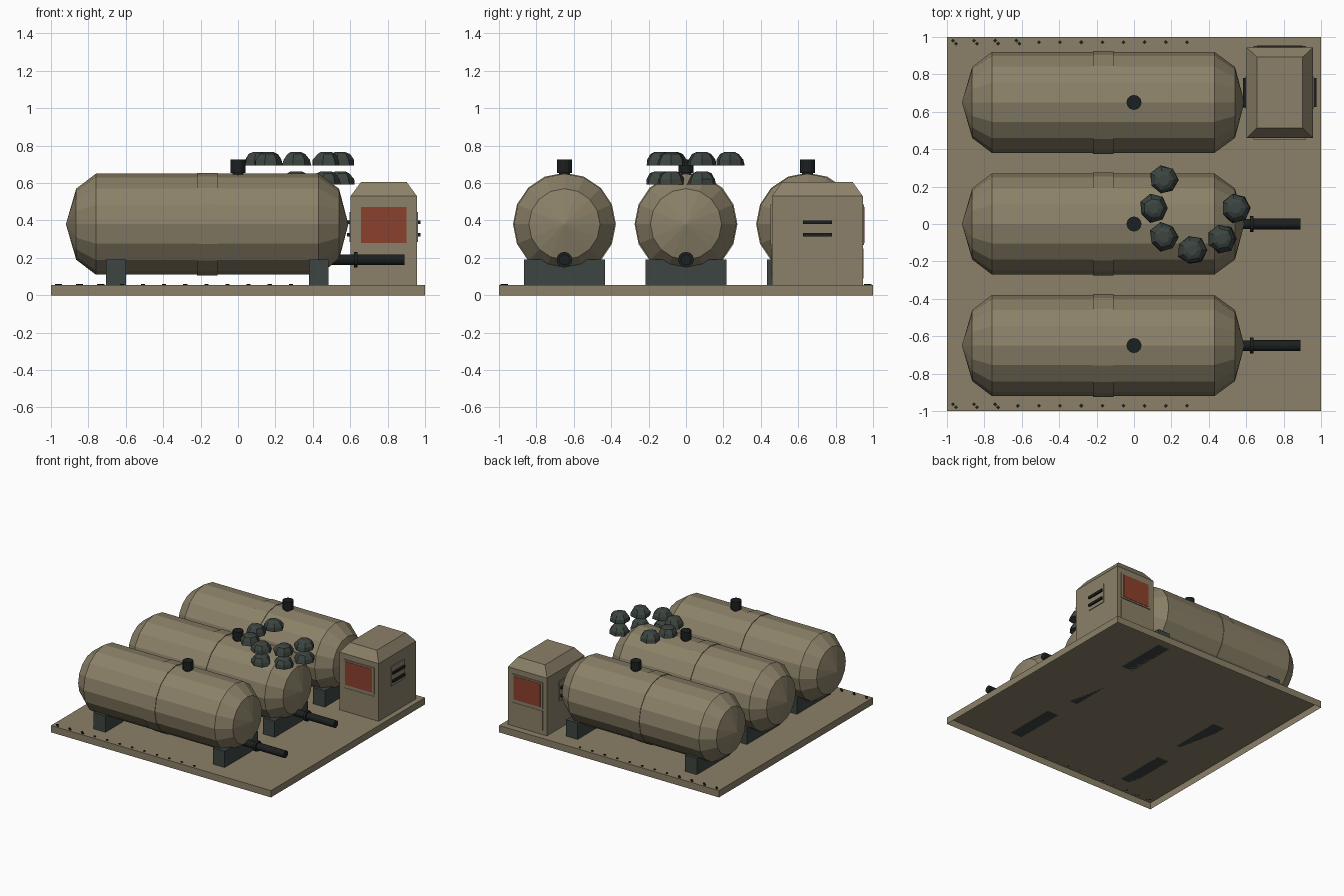
import bpy, bmesh, random
from math import pi, sin, cos, tau
from mathutils import Matrix, Vector

random.seed(4)
if "Cube" in bpy.data.objects:
    bpy.data.objects.remove(bpy.data.objects["Cube"])


def material(name, rgb):
    m = bpy.data.materials.new(name)
    m.use_nodes = True
    m.diffuse_color = (*rgb, 1)
    node = next(n for n in m.node_tree.nodes if n.type == "BSDF_PRINCIPLED")
    node.inputs["Base Color"].default_value = (*rgb, 1)
    return m


KHAKI = material("khaki paint", (0.26, 0.22, 0.14))
GREEN = material("dark green grey", (0.046, 0.06, 0.052))
BLACK = material("black metal", (0.012, 0.014, 0.014))
RED = material("rust red screen", (0.26, 0.052, 0.026))


def finish(name, bm, mat):
    bmesh.ops.recalc_face_normals(bm, faces=bm.faces)
    mesh = bpy.data.meshes.new(name)
    bm.to_mesh(mesh)
    bm.free()
    mesh.materials.append(mat)
    obj = bpy.data.objects.new(name, mesh)
    bpy.context.collection.objects.link(obj)
    return obj


def box(name, lo, hi, mat):
    """Box between two opposite corners."""
    lo, hi = Vector(lo), Vector(hi)
    bm = bmesh.new()
    bmesh.ops.create_cube(bm, size=1)
    bmesh.ops.scale(bm, vec=hi - lo, verts=bm.verts)
    bmesh.ops.translate(bm, vec=(lo + hi) / 2, verts=bm.verts)
    return finish(name, bm, mat)


def lathe(name, profile, sides, mat, origin, axis="Z", jitter=0.0):
    """Turn (distance, radius) points round an axis; zero radius makes a tip."""
    bm = bmesh.new()
    rings = []
    for d, r in profile:
        if r == 0:
            rings.append([bm.verts.new((0, 0, d))] * sides)
            continue
        ring = []
        for i in range(sides):
            a = tau * i / sides
            k = r * (1 + random.uniform(-jitter, jitter))
            ring.append(bm.verts.new((k * cos(a), k * sin(a), d)))
        rings.append(ring)
    for low, high in zip(rings, rings[1:]):
        for i in range(sides):
            j = (i + 1) % sides
            corners = dict.fromkeys((low[i], low[j], high[j], high[i]))
            bm.faces.new(list(corners))
    for ring in (rings[0], rings[-1]):
        if ring[0] is not ring[1]:
            bm.faces.new(ring)
    if axis == "X":
        bm.transform(Matrix.Rotation(pi / 2, 4, "Y"))
    bm.transform(Matrix.Translation(origin))
    return finish(name, bm, mat)


# Open-bottomed base pad
PAD = 0.056
pad = box("base_pad", (-1, -1, 0), (1, 1, PAD), KHAKI)
bm = bmesh.new()
bm.from_mesh(pad.data)
bm.normal_update()
under = [f for f in bm.faces if f.normal.z < -0.5]
bmesh.ops.delete(bm, geom=under, context="FACES_ONLY")
bm.to_mesh(pad.data)
bm.free()

# Small dark marks along the front and back edges of the pad
for side, doubled, word in ((-1, 3, "front"), (1, 4, "back")):
    for i in range(12):
        x = -0.96 + 0.113 * i
        spots = (-0.008, 0.008) if i < doubled else (0,)
        for dx in spots:
            lathe(f"{word}_edge_mark", [(0, 0.011), (0.005, 0.011)], 4, BLACK,
                  (x + dx, side * 0.972 - dx, PAD))

# Three tanks with band, saddles, vent and outlet pipe
TANK_Z = 0.38
TANK = [(-0.92, 0), (-0.865, 0.19), (-0.76, 0.27),
        (0.43, 0.27), (0.54, 0.19), (0.59, 0)]
for word, y in (("front", -0.65), ("middle", 0), ("back", 0.65)):
    lathe(f"{word}_tank", TANK, 16, KHAKI, (0, y, TANK_Z), "X")
    lathe(f"{word}_tank_band", [(-0.22, 0.275), (-0.11, 0.275)], 16, KHAKI,
          (0, y, TANK_Z), "X")
    for x in (-0.652, 0.432):
        box(f"{word}_tank_saddle", (x - 0.053, y - 0.216, PAD),
            (x + 0.053, y + 0.216, 0.19), GREEN)
    lathe(f"{word}_tank_vent",
          [(0, 0.03), (0.015, 0.03), (0.015, 0.04), (0.085, 0.04)],
          12, BLACK, (0, y, 0.64))
    lathe(f"{word}_outlet_pipe",
          [(0.5, 0.028), (0.62, 0.028), (0.62, 0.042), (0.64, 0.042),
           (0.64, 0.029), (0.89, 0.029)], 12, BLACK, (0, y, 0.19), "X")

# Control cabinet with a tapered roof
CX, CY = 0.7795, 0.7025
HALF_X, HALF_Y = 0.1775, 0.2425
WALL_TOP, ROOF_TOP = 0.53, 0.605
box("cabinet_body", (CX - HALF_X, CY - HALF_Y, PAD),
    (CX + HALF_X, CY + HALF_Y, WALL_TOP), KHAKI)
roof = box("cabinet_roof", (CX - HALF_X, CY - HALF_Y, WALL_TOP),
           (CX + HALF_X, CY + HALF_Y, ROOF_TOP), KHAKI)
for v in roof.data.vertices:
    if v.co.z > WALL_TOP + 0.01:
        v.co.x = CX + (v.co.x - CX) * 0.69
        v.co.y = CY + (v.co.y - CY) * 0.78


def plate(name, axis, sign, half_width, z0, z1, depth, mat):
    """Thin plate on a cabinet wall."""
    wall = CY + sign * HALF_Y if axis == "Y" else CX + sign * HALF_X
    near, far = sorted((wall, wall + sign * depth))
    if axis == "Y":
        box(name, (CX - half_width, near, z0), (CX + half_width, far, z1), mat)
    else:
        box(name, (near, CY - half_width, z0), (far, CY + half_width, z1), mat)


# Screens on the front and back, louvres on the left and right
for sign, word in ((-1, "front"), (1, "back")):
    plate(f"{word}_screen_frame", "Y", sign, 0.14, 0.268, 0.485, 0.007, KHAKI)
    plate(f"{word}_screen", "Y", sign, 0.122, 0.28, 0.473, 0.0095, RED)
    plate(f"{word}_lower_panel", "Y", sign, 0.14, 0.09, 0.25, 0.003, KHAKI)
for sign, word in ((-1, "right"), (1, "left")):
    plate(f"{word}_louvre_frame", "X", sign, 0.086, 0.285, 0.445, 0.006, KHAKI)
    for z in (0.323, 0.39):
        plate(f"{word}_louvre_bar", "X", sign, 0.077, z - 0.01, z + 0.01,
              0.018, BLACK)

# Faceted flat-bottomed rocks in a ring, some doubled below
ROCK = [(0, 0.077), (0.03, 0.073), (0.06, 0.052), (0.07, 0.03)]
SPOTS = [(0.16, 0.235), (0.105, 0.085), (0.16, -0.07),
         (0.31, -0.14), (0.47, -0.08), (0.545, 0.085)]
for i, (x, y) in enumerate(SPOTS):
    lathe("upper_rock", ROCK, 7, GREEN, (x, y, 0.695), jitter=0.08)
    if i > 2:
        lathe("lower_rock", ROCK, 7, GREEN, (x, y, 0.592), jitter=0.08)
